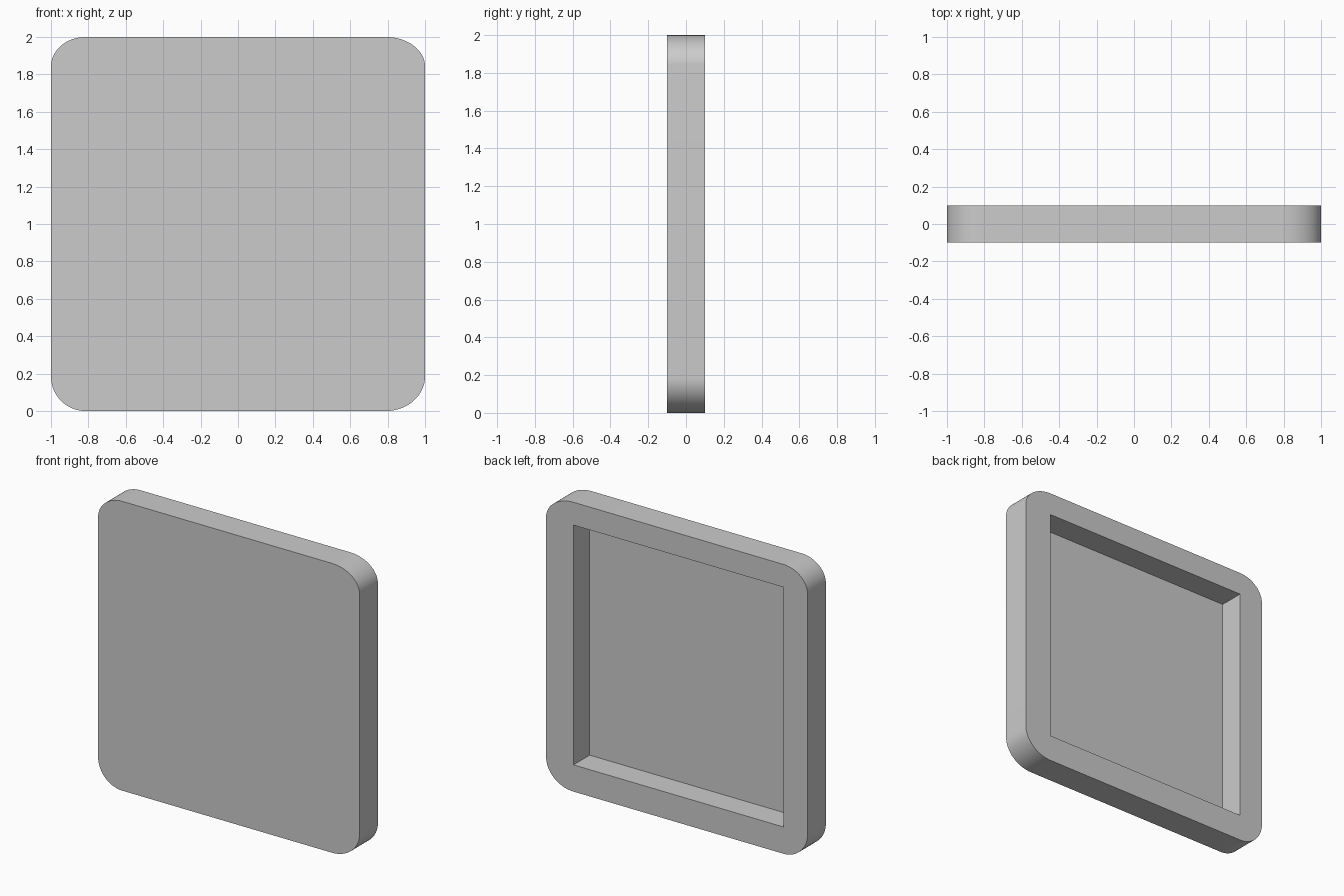
import bpy, bmesh
from math import sin, cos, pi, radians

if "Cube" in bpy.data.objects:
    bpy.data.objects.remove(bpy.data.objects["Cube"])

# Panel dimensions
X0, X1, Z0, Z1 = -0.815, 0.79, 0.185, 1.842   # recess opening
FRONT, BACK, FLOOR = -0.1, 0.1, -0.076        # depths along y
STEPS = 16                                    # segments per rounded corner

# Recess corners, each the centre of an outer corner arc reaching the rim
corners = [(X1, Z1, 1 - X1, 2 - Z1), (X0, Z1, 1 + X0, 2 - Z1),
           (X0, Z0, 1 + X0, Z0), (X1, Z0, 1 - X1, Z0)]

bm = bmesh.new()


def ring(points, y):
    return [bm.verts.new((x, y, z)) for x, z in points]


def walls(a, b):
    for i in range(len(a)):
        j = (i + 1) % len(a)
        bm.faces.new((a[i], a[j], b[j], b[i]))


outline = [(cx + rx * cos((q + k / STEPS) * pi / 2),
            cz + rz * sin((q + k / STEPS) * pi / 2))
           for q, (cx, cz, rx, rz) in enumerate(corners)
           for k in range(STEPS + 1)]
opening = [c[:2] for c in corners]

# Front face and outer edge
front, back = ring(outline, FRONT), ring(outline, BACK)
bm.faces.new(front)
walls(front, back)

# Recess walls and floor
rim, floor = ring(opening, BACK), ring(opening, FLOOR)
walls(rim, floor)
bm.faces.new(floor)

# Back border: corner fans joined by straight strips
n = STEPS + 1
for q in range(4):
    arc = back[q * n:(q + 1) * n]
    for a, b in zip(arc, arc[1:]):
        bm.faces.new((rim[q], a, b))
    nxt = (q + 1) % 4
    bm.faces.new((rim[q], arc[-1], back[nxt * n], rim[nxt]))

bmesh.ops.recalc_face_normals(bm, faces=bm.faces)
mesh = bpy.data.meshes.new("recessed_panel")
bm.to_mesh(mesh)
bm.free()

panel = bpy.data.objects.new("recessed_panel", mesh)
bpy.context.collection.objects.link(panel)
bpy.context.view_layer.objects.active = panel
panel.select_set(True)
bpy.ops.object.shade_smooth_by_angle(angle=radians(30))
